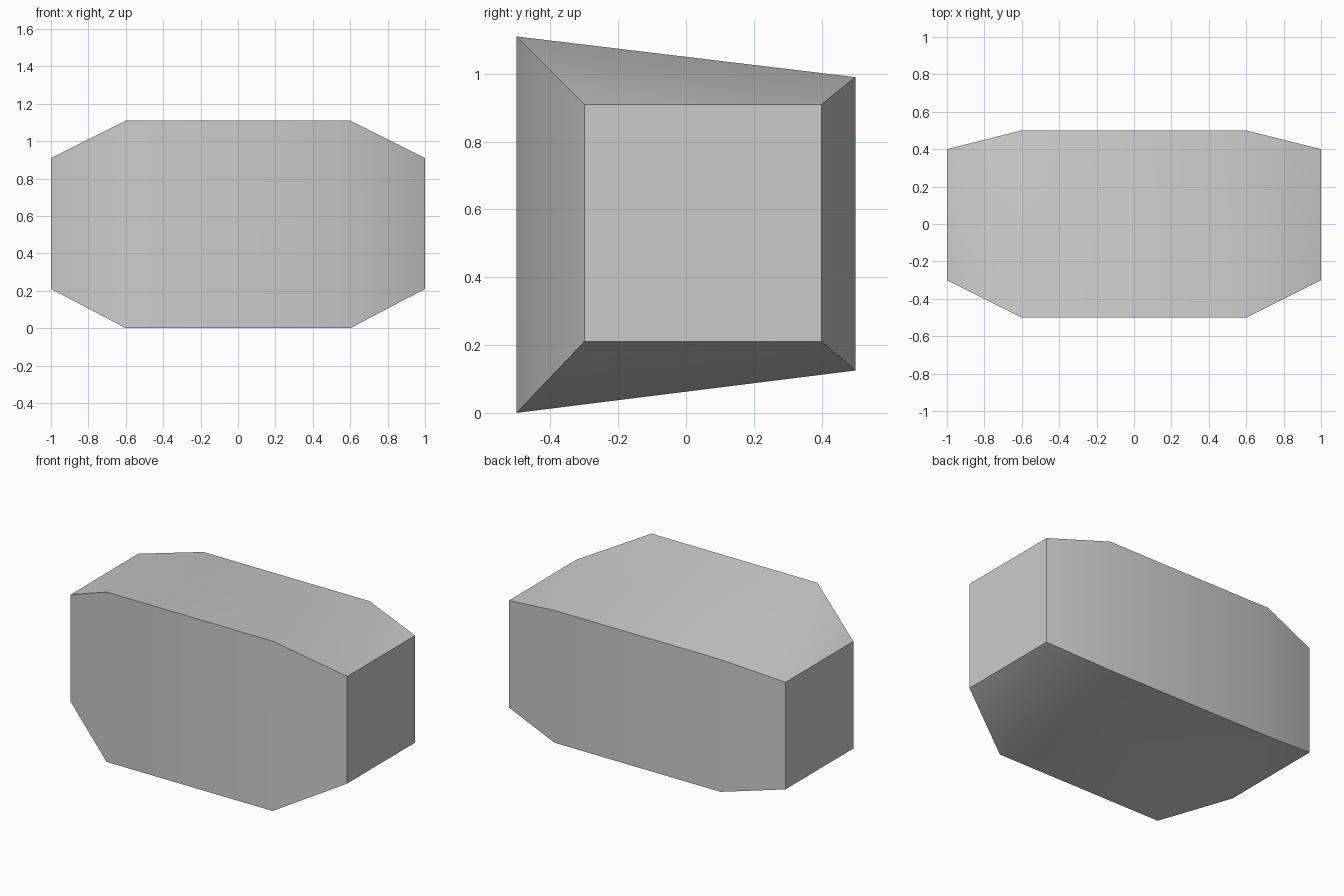
import bpy
import bmesh

default = bpy.data.objects.get("Cube")
if default:
    bpy.data.objects.remove(default, do_unlink=True)

# Cross-sections along x as (y, z) rings: back top, front top, front bottom, back bottom
end = [(0.4, 0.91), (-0.3, 0.91), (-0.3, 0.21), (0.4, 0.21)]
middle = [(0.5, 0.99), (-0.5, 1.11), (-0.5, 0.0), (0.5, 0.125)]
sections = [(-1.0, end), (-0.6, middle), (0.6, middle), (1.0, end)]

# Loft the rings into a faceted hull
bm = bmesh.new()
rings = [[bm.verts.new((x, y, z)) for y, z in ring] for x, ring in sections]
for a, b in zip(rings, rings[1:]):
    for j in range(4):
        k = (j + 1) % 4
        bm.faces.new((a[j], a[k], b[k]))
        bm.faces.new((a[j], b[k], b[j]))
bm.faces.new(rings[0])
bm.faces.new(rings[-1])
bmesh.ops.recalc_face_normals(bm, faces=bm.faces)

# Smooth along the length, sharp on the long corners and end caps
for face in bm.faces:
    face.smooth = True
for edge in bm.edges:
    edge.smooth = edge.calc_face_angle() < 0.75

mesh = bpy.data.meshes.new("hull")
bm.to_mesh(mesh)
bm.free()
hull = bpy.data.objects.new("hull", mesh)
bpy.context.collection.objects.link(hull)

# Plain grey surface
grey = bpy.data.materials.new("light grey")
grey.use_nodes = True
colour = (0.6, 0.6, 0.6, 1.0)
grey.diffuse_color = colour
grey.node_tree.nodes["Principled BSDF"].inputs["Base Color"].default_value = colour
mesh.materials.append(grey)
